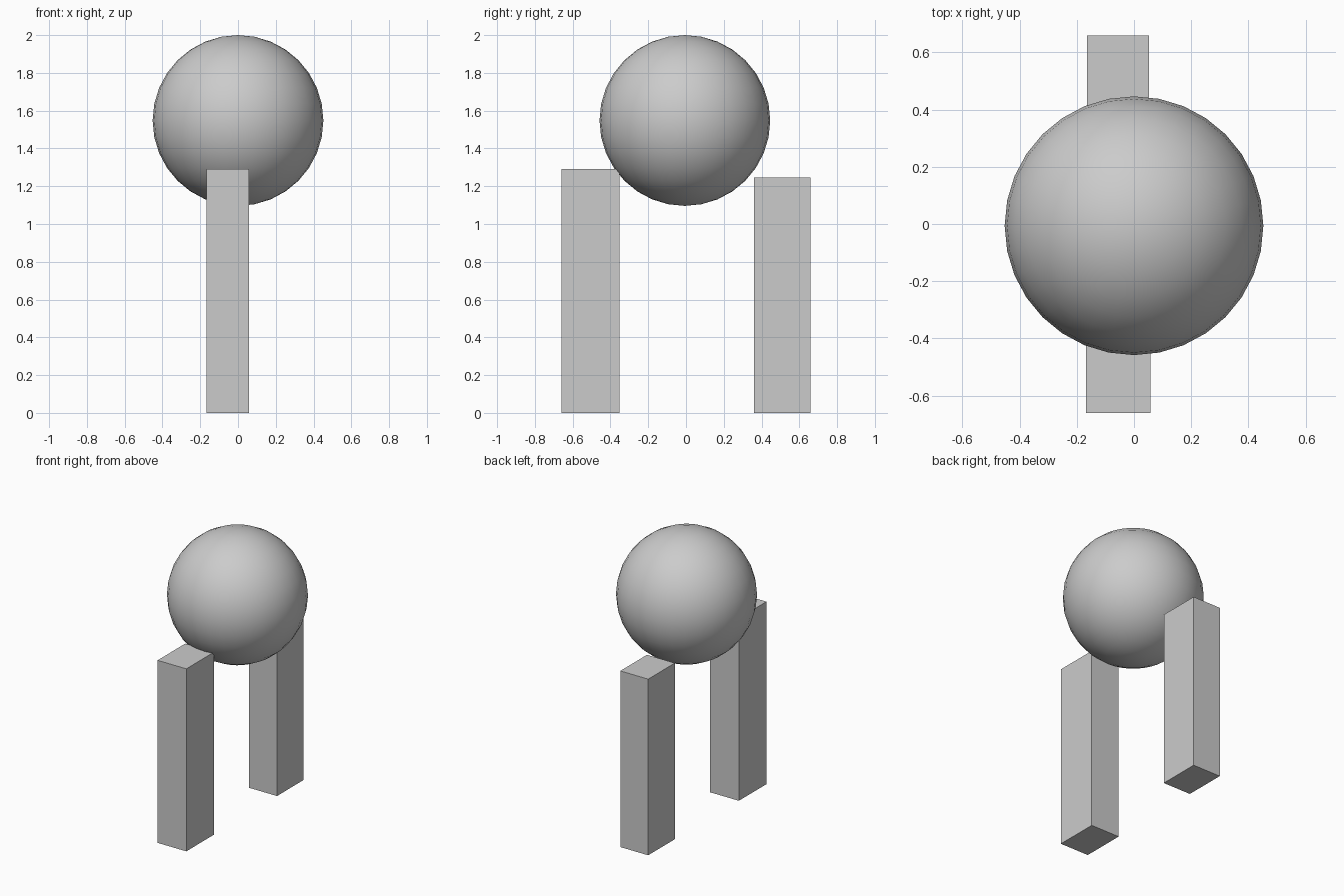
import bpy

cube = bpy.data.objects.get("Cube")
if cube:
    bpy.data.objects.remove(cube, do_unlink=True)

# Single plain grey
grey = bpy.data.materials.new("plain grey")
grey.use_nodes = True
colour = (0.6, 0.6, 0.6, 1)
grey.diffuse_color = colour
grey.node_tree.nodes["Principled BSDF"].inputs["Base Color"].default_value = colour


def post(name, x, y, height):
    """Upright box standing on the ground, from (min, max) spans."""
    bpy.ops.mesh.primitive_cube_add(
        size=1, location=(sum(x) / 2, sum(y) / 2, height / 2))
    obj = bpy.context.object
    obj.name = name
    obj.scale = (x[1] - x[0], y[1] - y[0], height)
    bpy.ops.object.transform_apply(location=False, rotation=False, scale=True)
    obj.data.materials.append(grey)


# Two posts, the front one slightly larger
post("front_post", (-0.167, 0.058), (-0.66, -0.352), 1.29)
post("back_post", (-0.165, 0.053), (0.36, 0.658), 1.245)

# Ball held between the posts
bpy.ops.mesh.primitive_uv_sphere_add(
    segments=32, ring_count=16, radius=0.452, location=(0, -0.006, 1.548))
ball = bpy.context.object
ball.name = "ball"
ball.data.materials.append(grey)
bpy.ops.object.shade_smooth()
